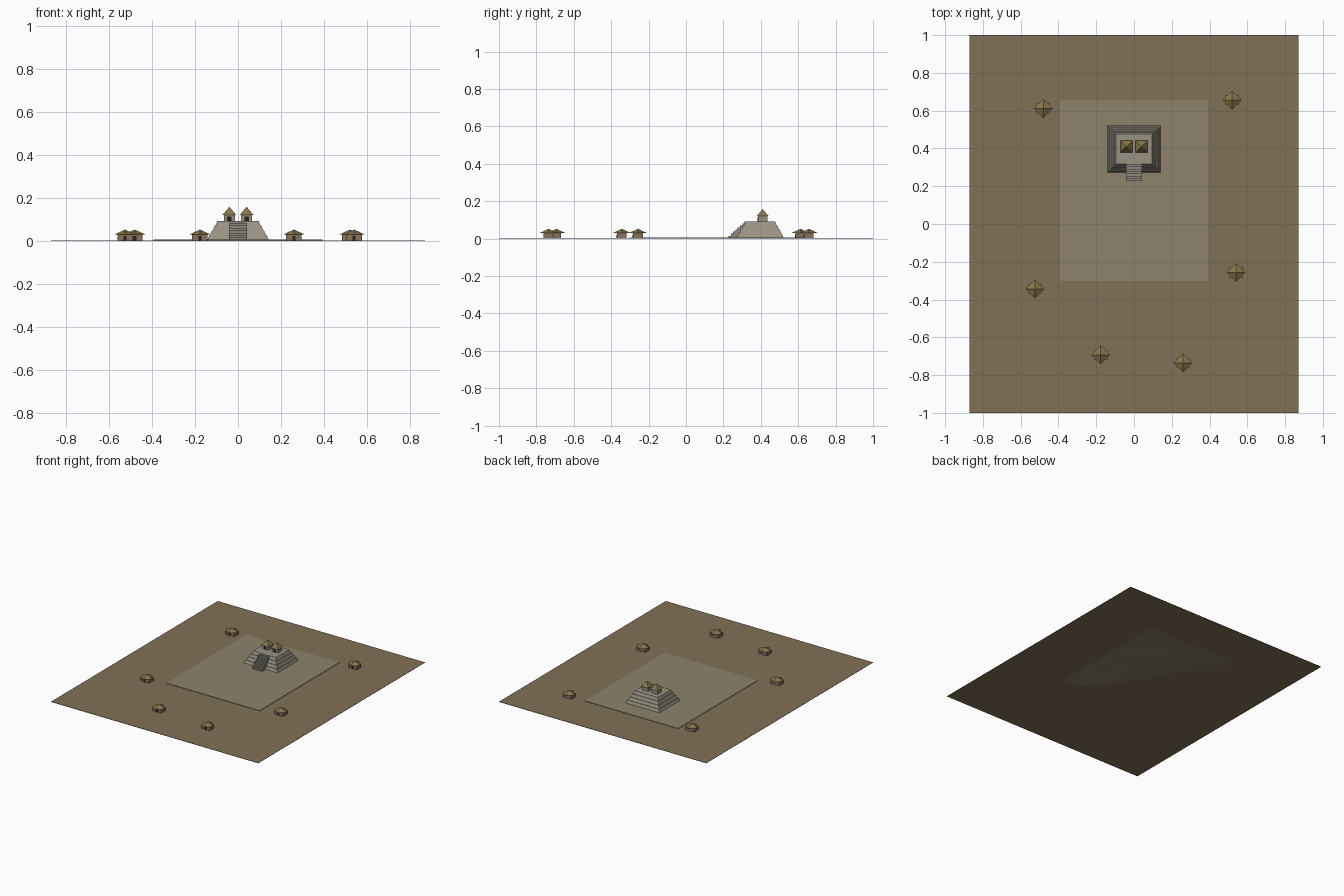
import bpy, math
from mathutils import Vector

if "Cube" in bpy.data.objects:
    bpy.data.objects.remove(bpy.data.objects["Cube"])


def material(name, rgb):
    m = bpy.data.materials.new(name)
    m.diffuse_color = (*rgb, 1)
    m.use_nodes = True
    m.node_tree.nodes["Principled BSDF"].inputs["Base Color"].default_value = m.diffuse_color
    return m


EARTH = material("earth", (0.22, 0.165, 0.095))
PAVING = material("paving", (0.27, 0.23, 0.15))
STONE = material("stone", (0.32, 0.29, 0.23))
STEP = material("step_stone", (0.27, 0.25, 0.20))
ADOBE = material("adobe", (0.24, 0.17, 0.11))
THATCH = material("thatch", (0.24, 0.18, 0.07))
DARK = material("doorway", (0.02, 0.015, 0.012))


def mesh(name, verts, faces, mat):
    me = bpy.data.meshes.new(name)
    me.from_pydata(verts, [], faces)
    me.materials.append(mat)
    ob = bpy.data.objects.new(name, me)
    bpy.context.collection.objects.link(ob)
    return ob


def frustum(name, x, y, z0, z1, bottom, top, mat):
    """Box with independent bottom and top half sizes."""
    v = [(x + sx * h[0], y + sy * h[1], z)
         for z, h in ((z0, bottom), (z1, top))
         for sx, sy in ((-1, -1), (1, -1), (1, 1), (-1, 1))]
    f = [(3, 2, 1, 0), (4, 5, 6, 7)]
    f += [(i, (i + 1) % 4, (i + 1) % 4 + 4, i + 4) for i in range(4)]
    return mesh(name, v, f, mat)


def box(name, x, y, z0, z1, half, mat):
    return frustum(name, x, y, z0, z1, half, half, mat)


def extrude_x(name, profile, half, mat):
    """Extrude a (y, z) outline across x."""
    n = len(profile)
    v = [(s * half, y, z) for s in (-1, 1) for y, z in profile]
    f = [tuple(range(n - 1, -1, -1)), tuple(range(n, 2 * n))]
    f += [(i, (i + 1) % n, (i + 1) % n + n, i + n) for i in range(n)]
    return mesh(name, v, f, mat)


def roof(name, x, y, z0, z1, radius, turn, mat):
    """Four sided thatched cone."""
    bpy.ops.mesh.primitive_cone_add(vertices=4, radius1=radius, radius2=0, depth=z1 - z0,
                                    location=(x, y, (z0 + z1) / 2), rotation=(0, 0, turn))
    ob = bpy.context.object
    ob.name = name
    ob.data.materials.append(mat)


# Ground and raised plaza
box("ground", 0, 0, 0, 0.002, (0.87, 1.0), EARTH)
box("plaza", 0, 0.177, 0, 0.005, (0.392, 0.478), PAVING)

# Stepped pyramid with battered tiers and narrow ledges
PY, TIERS, Z0, Z1 = 0.397, 4, 0.004, 0.092
rise = (Z1 - Z0) / TIERS
for i in range(TIERS):
    hx, hy = 0.142 - 0.0125 * i, 0.125 - 0.0125 * i
    frustum(f"pyramid_tier_{i + 1}", 0, PY, Z0 + i * rise, Z0 + (i + 1) * rise,
            (hx, hy), (hx - 0.0085, hy - 0.0085), STONE)

# Front stairway: one stepped profile
STEPS, YA, YB = 8, 0.228, 0.325
profile = [(YA, Z0)]
for i in range(STEPS):
    y = YA + (YB - YA) * i / STEPS
    z = Z0 + (Z1 - Z0) * (i + 1) / STEPS
    profile += [(y, z), (YA + (YB - YA) * (i + 1) / STEPS, z)]
profile.append((YB, Z0))
extrude_x("stairway", profile, 0.042, STEP)

# Twin temples on the summit
for side, x in (("left", -0.04), ("right", 0.04)):
    box(f"temple_{side}", x, 0.41, Z1, 0.122, (0.026, 0.025), STONE)
    box(f"temple_door_{side}", x, 0.385, Z1, 0.112, (0.010, 0.002), DARK)
    roof(f"temple_roof_{side}", x, 0.41, 0.120, 0.158, 0.045, math.pi / 4, THATCH)

# Village houses around the plaza
HOUSES = [(-0.48, 0.612), (0.52, 0.657), (-0.525, -0.343),
          (0.54, -0.257), (-0.177, -0.693), (0.26, -0.735)]
for n, (x, y) in enumerate(HOUSES, 1):
    box(f"house_{n}", x, y, 0.001, 0.030, (0.036, 0.026), ADOBE)
    box(f"house_door_{n}", x, y - 0.026, 0.001, 0.022, (0.007, 0.002), DARK)
    roof(f"house_roof_{n}", x, y, 0.029, 0.052, 0.05, 0, THATCH)
